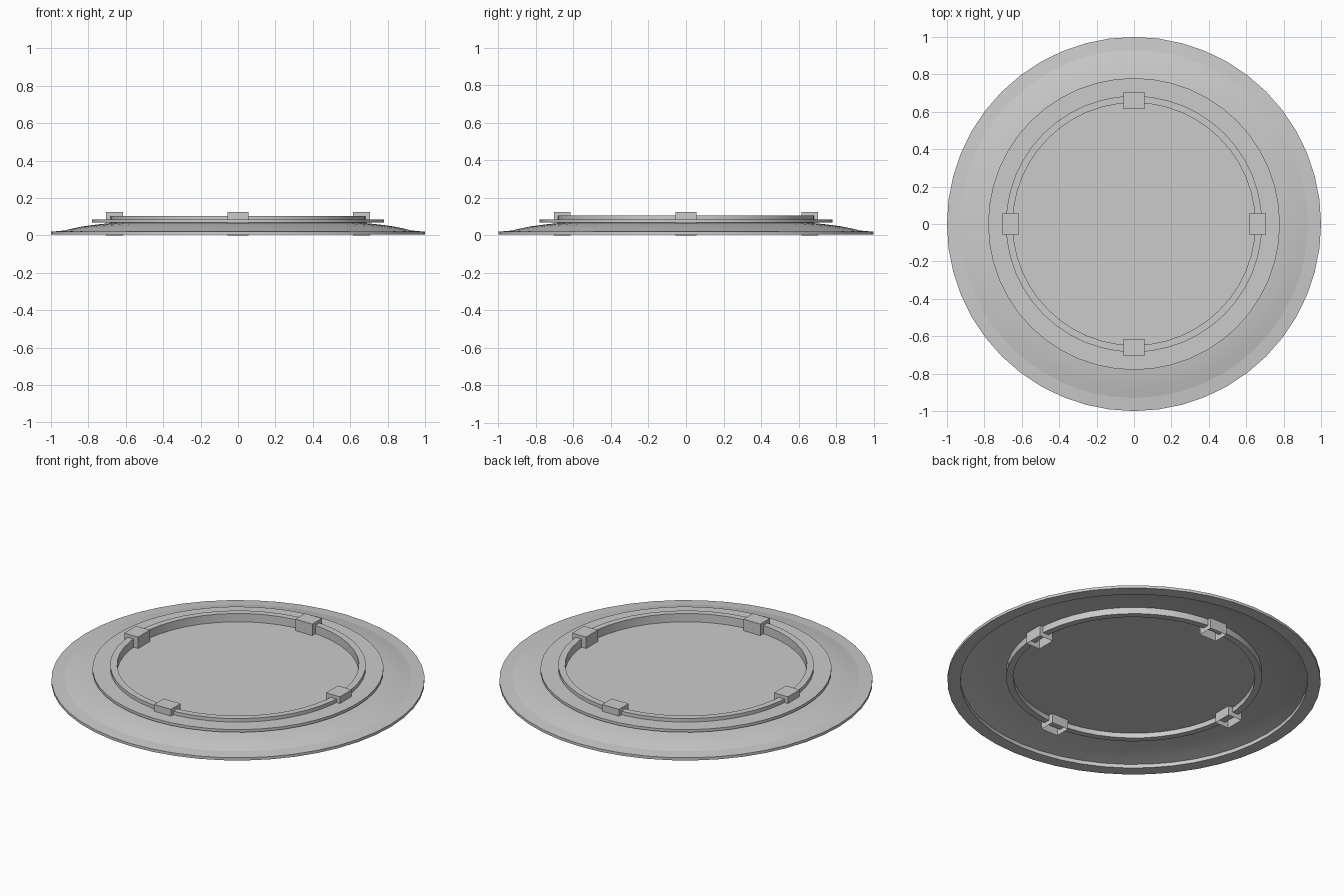
import bpy, bmesh, math

if "Cube" in bpy.data.objects:
    bpy.data.objects.remove(bpy.data.objects["Cube"])

SEG = 48


def lathe(name, profile, closed=False):
    """Revolve an (r, z) profile around the z axis."""
    bm = bmesh.new()
    rings = []
    for r, z in profile:
        ring = []
        for i in range(SEG):
            a = 2 * math.pi * i / SEG
            ring.append(bm.verts.new((r * math.cos(a), r * math.sin(a), z)))
        rings.append(ring)
    count = len(rings) if closed else len(rings) - 1
    for k in range(count):
        a, b = rings[k], rings[(k + 1) % len(rings)]
        for i in range(SEG):
            j = (i + 1) % SEG
            bm.faces.new((a[i], a[j], b[j], b[i]))
    if closed:
        bmesh.ops.recalc_face_normals(bm, faces=bm.faces)
    return finish(name, bm, True)


def finish(name, bm, smooth=False):
    mesh = bpy.data.meshes.new(name)
    bm.to_mesh(mesh)
    bm.free()
    ob = bpy.data.objects.new(name, mesh)
    bpy.context.collection.objects.link(ob)
    if smooth:
        bpy.ops.object.select_all(action='DESELECT')
        ob.select_set(True)
        bpy.context.view_layer.objects.active = ob
        bpy.ops.object.shade_smooth_by_angle(angle=math.radians(30))
    return ob


# Flat outer rim
lathe("outer_rim", [(1.0, 0.004), (1.0, 0.02), (0.93, 0.026), (0.93, 0.004)], True)

# Shallow dome skin, open underneath
lathe("dome_shell", [(0.93, 0.026), (0.88, 0.038), (0.83, 0.048),
                     (0.78, 0.055), (0.73, 0.061), (0.67, 0.067)])

# Thin collar plate resting on the dome
lathe("collar_plate", [(0.78, 0.068), (0.78, 0.084), (0.67, 0.084), (0.67, 0.068)], True)

# Raised ring passing through the dome
lathe("inner_ring", [(0.685, 0.027), (0.685, 0.105), (0.648, 0.105), (0.648, 0.027)], True)

# Recessed centre disc
bm = bmesh.new()
bmesh.ops.create_circle(bm, cap_ends=True, segments=SEG, radius=0.65)
for v in bm.verts:
    v.co.z = 0.056
finish("centre_disc", bm)

# Four clamp blocks, open at the bottom
for i in range(4):
    bm = bmesh.new()
    bmesh.ops.create_cube(bm, size=1)
    for v in bm.verts:
        v.co = (v.co.x * 0.09 + 0.66, v.co.y * 0.11, (v.co.z + 0.5) * 0.124)
    bottom = [f for f in bm.faces if f.normal.z < -0.5 or all(v.co.z < 0.001 for v in f.verts)]
    bmesh.ops.delete(bm, geom=bottom, context='FACES_ONLY')
    finish(f"clamp_block_{i + 1}", bm).rotation_euler.z = i * math.pi / 2
